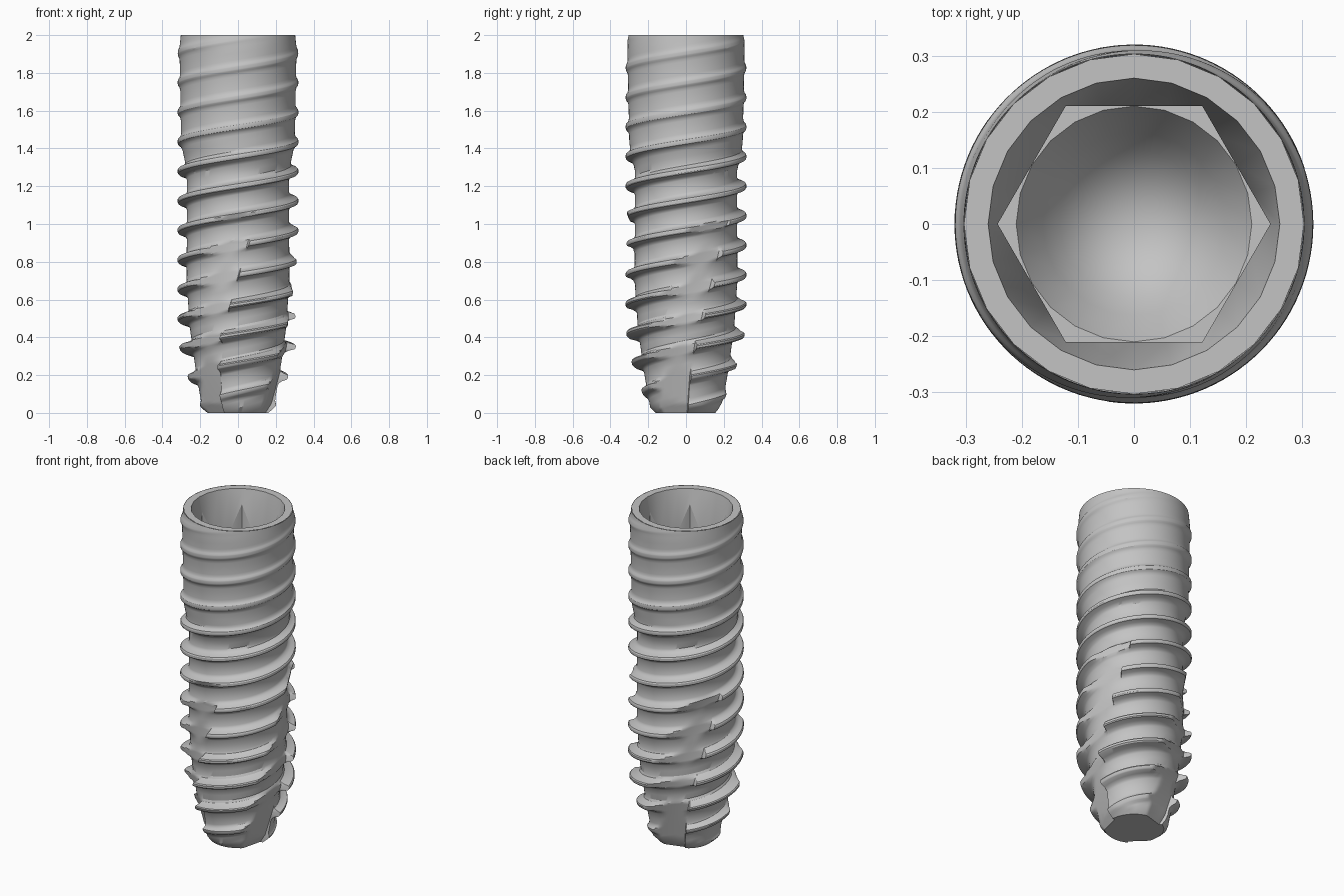
import bpy, bmesh, math
from math import pi, cos, sin, radians

cube = bpy.data.objects.get("Cube")
if cube:
    bpy.data.objects.remove(cube)

metal = bpy.data.materials.new("grey_metal")
metal.use_nodes = True
metal.diffuse_color = (0.55, 0.55, 0.55, 1)
metal.node_tree.nodes["Principled BSDF"].inputs["Base Color"].default_value = (0.55, 0.55, 0.55, 1)

# Two threads wind side by side, so one turn climbs two pitches
PITCH, STARTS, BASE, HEIGHT = 0.1565, 2, 0.027, 2.0
LEAD = PITCH * STARTS

# Outlines along the height: (z, value)
CORE = [(0, .16), (.03, .19), (.2, .22), (.45, .255), (.7, .272), (1.28, .27), (1.42, .3), (1.93, .31), (2, .303)]
CREST = [(0, .165), (.035, .2), (.175, .262), (.35, .312), (.5, .32), (1.93, .319), (2, .303)]
FLUTE_DEPTH = [(0, .14), (.05, .17), (.35, .25), (.45, .265), (.9, .275), (1, .29), (1.1, .33)]
FLUTE_EDGE = [(0, 3), (.2, 6), (.4, 12), (.9, 41), (1.05, 49)]
# Thread section over one pitch: (phase, height)
THREAD = [(-.5, 0), (-.28, 0), (-.2, .12), (-.13, .45), (-.08, .92), (-.04, 1),
          (.04, 1), (.08, .92), (.13, .45), (.2, .12), (.28, 0), (.5, 0)]


def interp(points, x):
    if x <= points[0][0]:
        return points[0][1]
    for (x0, y0), (x1, y1) in zip(points, points[1:]):
        if x <= x1:
            return y0 + (y1 - y0) * (x - x0) / (x1 - x0)
    return points[-1][1]


def edge_angle(z):
    return radians(interp(FLUTE_EDGE, z))


def body_point(s, u):
    """Point on the helix line s at angle u from the flute edge."""
    z = s + LEAD * u / (2 * pi)
    for _ in range(8):
        z = s + LEAD * (u + edge_angle(z)) / (2 * pi)
    z = min(max(z, 0), HEIGHT)
    theta = u + edge_angle(z)
    phase = (z - BASE) / PITCH - STARTS * theta / (2 * pi)
    phase = (phase + .5) % 1 - .5
    core = interp(CORE, z)
    r = core + (interp(CREST, z) - core) * interp(THREAD, phase)
    # three cutting flutes with a steep wall on one side
    a = math.degrees(u) % 120
    if 45 < a < 119.9:
        r = min(r, interp(FLUTE_DEPTH, z) / cos(radians(a - 103)))
    return (r * cos(theta), r * sin(theta), z)


def grid(bm, rows):
    vs = [[bm.verts.new(p) for p in row] for row in rows]
    for low, high in zip(vs, vs[1:]):
        for j in range(len(low) - 1):
            bm.faces.new((low[j], low[j + 1], high[j + 1], high[j]))
    bmesh.ops.remove_doubles(bm, verts=bm.verts[:], dist=.0002)
    bmesh.ops.dissolve_degenerate(bm, dist=.0001, edges=bm.edges[:])


def finish(bm, name, angle):
    mesh = bpy.data.meshes.new(name)
    bm.to_mesh(mesh)
    bm.free()
    mesh.materials.append(metal)
    ob = bpy.data.objects.new(name, mesh)
    bpy.context.collection.objects.link(ob)
    bpy.ops.object.select_all(action='DESELECT')
    ob.select_set(True)
    bpy.context.view_layer.objects.active = ob
    bpy.ops.object.shade_smooth_by_angle(angle=radians(angle))


# Threaded body, its rows following the helix
columns = [radians(120 * k + a) for k in range(3) for a in [*range(0, 120, 3), 119.2]] + [2 * pi]
turns = range(-2 * STARTS - 1, int(HEIGHT / PITCH) + 2)
helix = [BASE + PITCH * (k + t) for k in turns for t, h in THREAD[:-1]]
bm = bmesh.new()
grid(bm, [[body_point(s, u) for u in columns] for s in helix])

# Flat tip
rim = [e for e in bm.edges if e.is_boundary and all(v.co.z < .0001 for v in e.verts)]
for f in bmesh.ops.holes_fill(bm, edges=rim, sides=0)["faces"]:
    f.normal_update()
    if f.normal.z > 0:
        f.normal_flip()
finish(bm, "threaded_body", 32)


# Rim, tapered bore cut into a hexagon, and a conical bottom
SIDES, MOUTH, TAPER = 24, .26, 5.3
angles = [2 * pi * j / SIDES for j in range(SIDES + 1)]


def circle(r, z):
    return [(r * cos(a), r * sin(a), z) for a in angles]


def hexagon(r, height):
    ring = []
    for a in angles:
        k = r * cos(pi / 6) / cos(a % (pi / 3) - pi / 6)
        ring.append((k * cos(a), k * sin(a), height(k)))
    return ring


bm = bmesh.new()
grid(bm, [circle(.303, HEIGHT), circle(MOUTH, HEIGHT),
          hexagon(.243, lambda r: HEIGHT - (MOUTH - r) * TAPER),
          hexagon(.243, lambda r: 1.5), circle(.21, 1.5), circle(.163, 1.42),
          circle(.133, 1.38), circle(0, 1.25)])
finish(bm, "hex_socket", 20)
